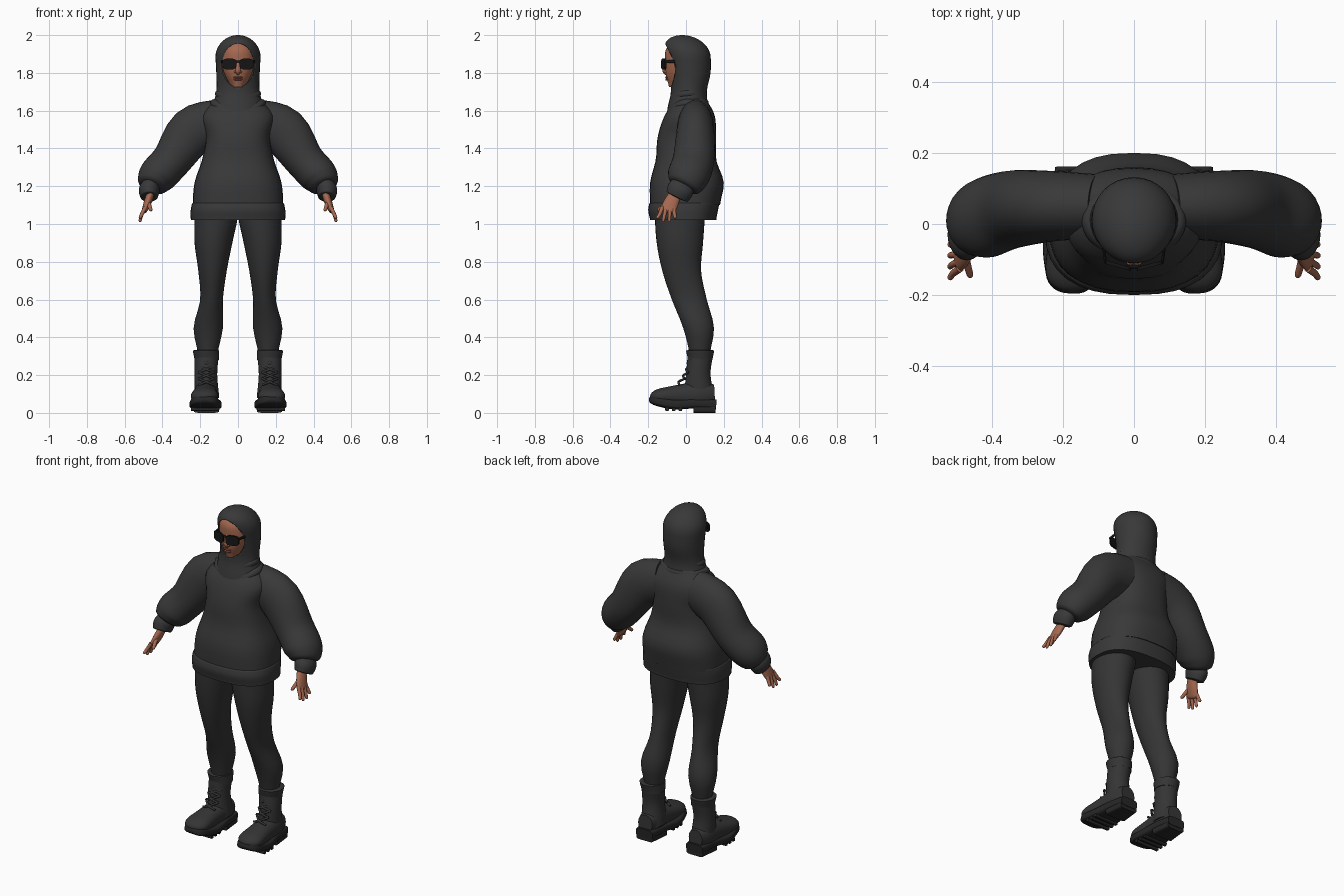
import bpy, bmesh, math
from mathutils import Vector

X, Y, Z = Vector((1, 0, 0)), Vector((0, 1, 0)), Vector((0, 0, 1))
STEPS, SIDES = 24, 32

cube = bpy.data.objects.get("Cube")
if cube:
    bpy.data.objects.remove(cube, do_unlink=True)


def material(name, red, green, blue):
    mat = bpy.data.materials.new(name)
    mat.use_nodes = True
    mat.diffuse_color = (red, green, blue, 1)
    shader = mat.node_tree.nodes["Principled BSDF"]
    shader.inputs["Base Color"].default_value = mat.diffuse_color
    shader.inputs["Roughness"].default_value = .8
    return mat


cloth = material("charcoal cloth", .04, .04, .04)
legging = material("dark leggings", .035, .035, .035)
leather = material("black leather", .035, .035, .036)
rubber = material("black rubber", .02, .02, .02)
gloss = material("sunglasses black", .008, .008, .008)
skin = material("brown skin", .38, .14, .08)
lip_colour = material("lip brown", .3, .09, .06)


def smooth(ob, mat):
    """Give an object its colour and smooth shading."""
    ob.data.materials.append(mat)
    bpy.ops.object.select_all(action='DESELECT')
    ob.select_set(True)
    bpy.context.view_layer.objects.active = ob
    bpy.ops.object.shade_smooth_by_angle(angle=math.radians(40))
    return ob


def finish(name, bm, mat):
    """Turn a bmesh into a shaded object."""
    bmesh.ops.recalc_face_normals(bm, faces=bm.faces)
    mesh = bpy.data.meshes.new(name)
    bm.to_mesh(mesh)
    bm.free()
    ob = bpy.data.objects.new(name, mesh)
    bpy.context.collection.objects.link(ob)
    return smooth(ob, mat)


def along(values, t):
    """Smooth curve through evenly spaced values, read at t from start to end."""
    last = len(values) - 1
    i = min(int(t * last), max(last - 1, 0))
    f = t * last - i
    p, q, r, s = (values[min(max(i + k, 0), last)] for k in (-1, 0, 1, 2))
    return q + f * (r - p + f * (2 * p - 5 * q + 4 * r - s + f * (3 * (q - r) + s - p))) / 2


def samples(cap):
    """Positions crowded towards the end, each with its round-over factor."""
    for i in range(STEPS + 1):
        t = math.sin(math.pi / 2 * i / STEPS)
        into = max(0, t - 1 + cap) / cap if cap else 0
        yield t, max(.02, math.sqrt(max(0, 1 - into * into)))


def loft(name, mat, rings, square=1):
    """Skin rings given as (centre, half axis u, half axis v)."""
    def bend(f):
        return math.copysign(abs(f) ** square, f)

    bm = bmesh.new()
    loops = []
    for centre, u, v in rings:
        angles = [math.tau * i / SIDES for i in range(SIDES)]
        loops.append([bm.verts.new(centre + u * bend(math.cos(a)) + v * bend(math.sin(a))) for a in angles])
    for a, b in zip(loops, loops[1:]):
        for i in range(SIDES):
            j = (i + 1) % SIDES
            bm.faces.new((a[i], a[j], b[j], b[i]))
    bm.faces.new(loops[0])
    bm.faces.new(loops[-1])
    return finish(name, bm, mat)


def upright(name, mat, low, high, outer, front, back, inner=None, side=1, cap=0, square=1):
    """Stack level rings between two heights; without an inner edge they are centred."""
    rings = []
    for t, f in samples(cap):
        right = along(outer, t)
        left = along(inner, t) if inner else -right
        near, far = along(front, t), along(back, t)
        centre = Vector((side * (left + right) / 2, (near + far) / 2, low + (high - low) * t))
        rings.append((centre, X * (f * (right - left) / 2), Y * (f * (far - near) / 2)))
    return loft(name, mat, rings, square)


def sweep(name, mat, path, wide, tall, ref=Y, side=1, cap=0, square=1):
    """Carry a rounded section along a path, with radii that vary along it."""
    spots = list(samples(cap))
    points = [Vector([along(axis, t) for axis in zip(*path)]) for t, f in spots]
    for p in points:
        p.x *= side
    rings = []
    for i, (t, f) in enumerate(spots):
        heading = (points[min(i + 1, STEPS)] - points[max(i - 1, 0)]).normalized()
        u = heading.cross(ref).normalized()
        rings.append((points[i], u * (f * along(wide, t)), u.cross(heading) * (f * along(tall, t))))
    return loft(name, mat, rings, square)


def ball(name, mat, place, size):
    bm = bmesh.new()
    bmesh.ops.create_uvsphere(bm, u_segments=SIDES, v_segments=STEPS, radius=1)
    bmesh.ops.scale(bm, vec=size, verts=bm.verts)
    bmesh.ops.translate(bm, vec=place, verts=bm.verts)
    return finish(name, bm, mat)


# Sweater body and its gathered hem
upright("sweater_body", cloth, 1.1, 1.7, square=.8,
        outer=(.24, .23, .19, .17, .19, .08),
        front=(-.19, -.19, -.16, -.15, -.11, -.03),
        back=(.18, .2, .16, .16, .15, .09))
upright("sweater_hem", cloth, 1.02, 1.13, square=.8, cap=.2,
        outer=(.25, .25, .24), front=(-.19, -.2, -.19), back=(.16, .17, .18))

# Hood with an opening cut for the face
hood = upright("hood", cloth, 1.6, 2, cap=.3,
               outer=(.14, .115, .115, .12, .12),
               front=(-.1, -.08, -.09, -.11, -.16), back=(.12, .11, .13, .13, .12))
cutter = sweep("face_cutter", cloth, [(0, -.3, 1.84), (0, -.02, 1.84)], wide=[.085], tall=[.115], ref=Z)
cutter.hide_render = True
opening = hood.modifiers.new("face opening", 'BOOLEAN')
opening.operation, opening.object = 'DIFFERENCE', cutter
bpy.context.view_layer.objects.active = hood
bpy.ops.object.modifier_apply(modifier=opening.name)
bpy.data.objects.remove(cutter, do_unlink=True)

# Draped folds round the neck, hanging lowest at the front
for name, radius, height, drop in (("lower_neck_fold", .125, 1.64, .04), ("upper_neck_fold", .1, 1.69, .02)):
    bpy.ops.mesh.primitive_torus_add(major_segments=48, major_radius=radius, minor_radius=.022)
    fold = bpy.context.object
    fold.name = name
    for vert in fold.data.vertices:
        forward = max(0, -vert.co.y / radius)
        vert.co.y = vert.co.y * .75 + .01
        vert.co.z += height - drop * forward ** 2
    smooth(fold, cloth)

# Head, nose and lips
upright("face", skin, 1.725, 1.98, cap=.3,
        outer=(.04, .07, .087, .085, .08), front=(-.09, -.107, -.11, -.11, -.1), back=[.05])
sweep("nose", skin, [(0, -.1, 1.87), (0, -.115, 1.815), (0, -.1, 1.795)], wide=(.007, .013, .01), tall=[.01])
for name, height in (("upper_lip", 1.776), ("lower_lip", 1.765)):
    ball(name, lip_colour, (0, -.1, height), (.024, .01, .006))

# Bridge of the sunglasses
sweep("glasses_bridge", gloss, [(-.02, -.12, 1.86), (.02, -.12, 1.86)], wide=[.006], tall=[.005])

for side, tag in ((1, "left_"), (-1, "right_")):
    # Rounded lens that wraps slightly, and its arm
    middle = Vector((side * .045, -.117, 1.847))
    across = Vector((side * .037, .01, 0))
    loft(tag + "lens", gloss, [(middle + Y * (depth * .005), across, Z * .029) for depth in (-1, 1)], square=.6)
    sweep(tag + "glasses_arm", gloss, [(.08, -.11, 1.86), (.09, -.03, 1.86)],
          wide=[.004], tall=[.008], ref=Z, side=side)
    ball(tag + "nostril", skin, (side * .013, -.108, 1.806), (.008, .008, .007))

    # Balloon sleeve and tight cuff
    sweep(tag + "sleeve", cloth, side=side, cap=.1,
          path=[(.1, .05, 1.54), (.24, .05, 1.49), (.35, .04, 1.34), (.43, .01, 1.25), (.46, -.02, 1.19)],
          wide=(.12, .13, .105, .1, .07), tall=(.09, .1, .11, .11, .08))
    sweep(tag + "cuff", cloth, side=side, cap=.1,
          path=[(.46, -.01, 1.22), (.47, -.03, 1.18), (.47, -.05, 1.14)],
          wide=(.04, .055, .045), tall=(.06, .07, .06))

    # Hand with four spread fingers and a thumb
    sweep(tag + "palm", skin, side=side, cap=.2,
          path=[(.46, -.05, 1.17), (.48, -.08, 1.11), (.5, -.1, 1.06)],
          wide=(.02, .02, .012), tall=(.03, .04, .04))
    for i, finger in enumerate(("index", "middle", "ring", "little")):
        root, tip = .02 * i - .125, .033 * i - .155
        sweep(tag + finger + "_finger", skin, side=side, cap=.2,
              path=[(.49, root, 1.09), (.51, (root + tip) / 2, 1.05), (.52, tip, 1 + .02 * abs(i - 1.5))],
              wide=(.011, .008), tall=(.011, .008))
    sweep(tag + "thumb", skin, [(.48, -.08, 1.13), (.46, -.15, 1.07)],
          wide=(.013, .009), tall=(.013, .009), side=side, cap=.2)

    # Leg, from inside the boot to under the sweater
    upright(tag + "leg", legging, .3, 1.05, side=side,
            inner=(.11, .08, .08, .06, .03, 0), outer=(.21, .235, .2, .21, .23, .23),
            front=(.02, -.015, -.075, -.125, -.155, -.165), back=(.125, .148, .11, .08, .09, .1))

    # Boot shaft, padded collar and foot
    upright(tag + "boot_shaft", leather, .08, .33, side=side,
            inner=(.1, .11, .1), outer=[.23], front=(-.01, 0, .01), back=(.15, .13, .145))
    upright(tag + "boot_collar", leather, .28, .335, side=side, cap=.1,
            inner=[.1], outer=(.23, .24), front=(.01, 0), back=(.14, .15))
    sweep(tag + "boot_foot", leather, [(.167, .15, .1), (.18, -.19, .085)], ref=Z, side=side, cap=.25, square=.9,
          wide=(.045, .063, .065, .072, .07), tall=(.05, .07, .06, .045, .035))

    # Chunky sole with a raised toe, a heel block and tread bars
    sweep(tag + "boot_sole", rubber, ref=Z, side=side, cap=.15, square=.5,
          path=[(.167, .16, .045), (.168, .05, .05), (.172, -.07, .045), (.18, -.195, .075)],
          wide=(.055, .07, .085, .06), tall=[.026])
    sweep(tag + "boot_heel", rubber, [(.167, .155, .02), (.167, .04, .02)], ref=Z, side=side, square=.4,
          wide=(.055, .068), tall=[.02])
    for i in range(3):
        spot = -.03 - .035 * i
        sweep(tag + "tread_" + str(i), rubber, [(.1, spot, .02), (.25, spot, .02)],
              wide=[.01], tall=[.01], side=side, square=.5)

    # Criss-cross laces following the front of the boot
    def lace_point(row, offset):
        return .168 + .04 * offset, .01 - .004 * row * row + .02 * abs(offset), .28 - .033 * row

    for row in range(4):
        for way, start in (("over", 1), ("under", -1)):
            sweep(tag + "lace_" + way + str(row), leather, side=side, wide=[.006], tall=[.006],
                  path=[lace_point(row, start), lace_point(row + .5, 0), lace_point(row + 1, -start)])
